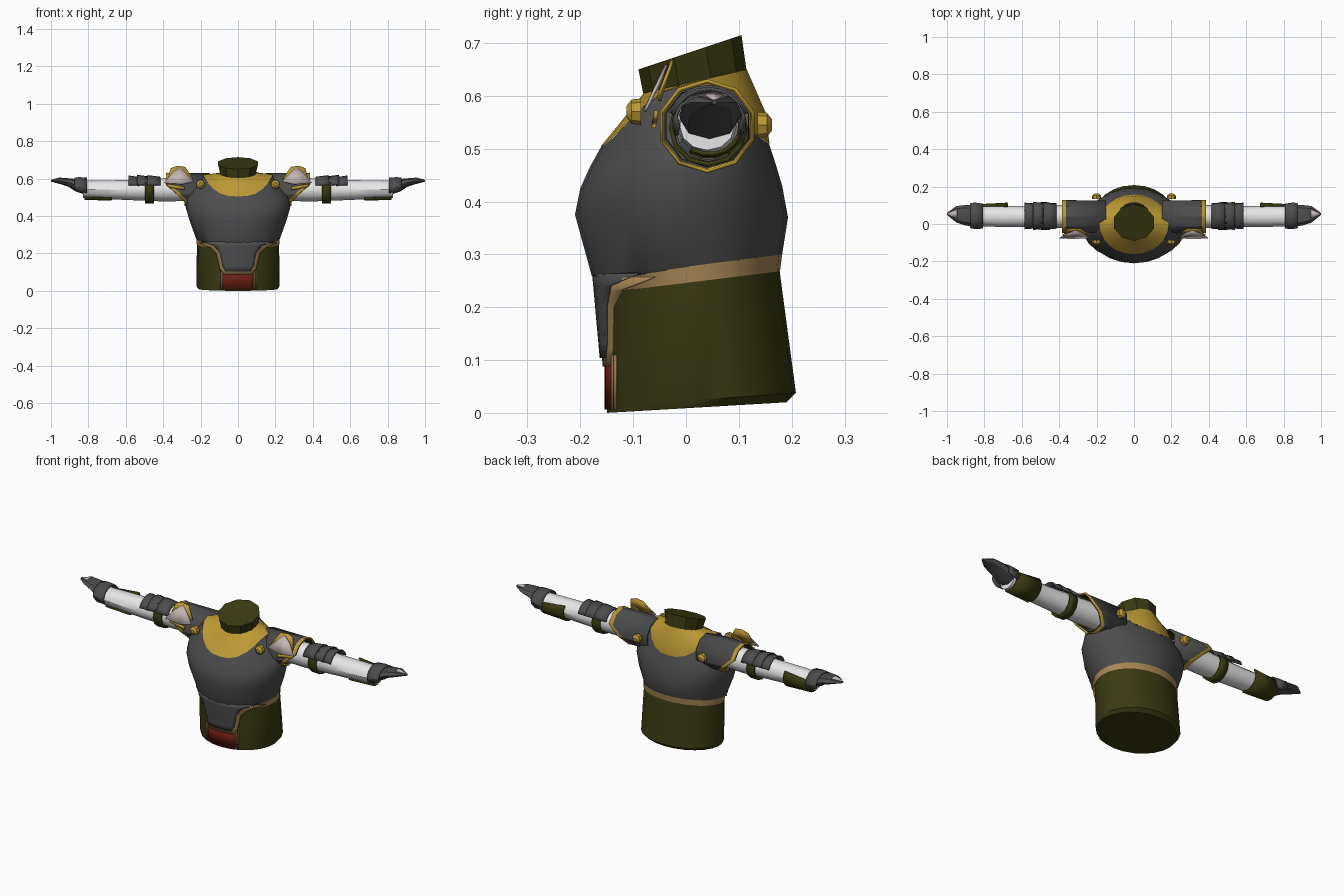
import bpy, bmesh, math
from mathutils import Vector

if "Cube" in bpy.data.objects:
    bpy.data.objects.remove(bpy.data.objects["Cube"])


def material(name, rgb):
    m = bpy.data.materials.new(name)
    m.diffuse_color = (*rgb, 1)
    m.use_nodes = True
    m.node_tree.nodes["Principled BSDF"].inputs["Base Color"].default_value = m.diffuse_color
    return m


GRAY = material("dark_steel", (0.075, 0.075, 0.078))
OLIVE = material("olive_cloth", (0.042, 0.042, 0.006))
GOLD = material("gold_trim", (0.50, 0.32, 0.035))
TAN = material("tan_trim", (0.38, 0.24, 0.09))
RED = material("red_cloth", (0.15, 0.014, 0.007))
WHITE = material("white_sleeve", (0.80, 0.80, 0.80))
PALE = material("pale_metal", (0.55, 0.47, 0.46))


def build(name, rows, mats, closed=True, caps=(), rule=None, mirror=False,
          thick=0, angle=32):
    """Skin a list of point rows; rule(row) picks the material slot."""
    bm = bmesh.new()
    vs = [[bm.verts.new(p) for p in row] for row in rows]
    n = len(rows[0])
    for r in range(len(rows) - 1):
        for i in range(n if closed else n - 1):
            j = (i + 1) % n
            f = bm.faces.new((vs[r][i], vs[r][j], vs[r + 1][j], vs[r + 1][i]))
            f.material_index = rule(r) if rule else 0
    for c in caps:
        f = bm.faces.new(vs[c])
        f.material_index = rule(c if c >= 0 else len(rows) - 2) if rule else 0
    bmesh.ops.recalc_face_normals(bm, faces=bm.faces)
    me = bpy.data.meshes.new(name)
    bm.to_mesh(me)
    bm.free()
    ob = bpy.data.objects.new(name, me)
    bpy.context.collection.objects.link(ob)
    for m in mats:
        me.materials.append(m)
    bpy.ops.object.select_all(action='DESELECT')
    ob.select_set(True)
    bpy.context.view_layer.objects.active = ob
    bpy.ops.object.shade_smooth_by_angle(angle=math.radians(angle))
    if thick:
        s = ob.modifiers.new("thickness", 'SOLIDIFY')
        s.thickness, s.offset = thick, 0
    if mirror:
        ob.modifiers.new("mirror", 'MIRROR')
    return ob


def body_ring(zf, zb, w, yf, yb, lift=0, n=24):
    """Tilted oval ring; lift raises its left and right sides."""
    row = []
    for i in range(n):
        t = 2 * math.pi * (i + 0.5) / n - math.pi / 2 - math.pi / n
        c, s = math.cos(t), math.sin(t)
        row.append((w * c, (yf + yb) / 2 + (yb - yf) / 2 * s,
                    zf + (zb - zf) * (s + 1) / 2 + lift * abs(c) ** 3))
    return row


def arm_ring(x, cy, cz, ry, rz, n=12, a0=0, a1=360):
    """Ring around the arm axis, or an arc of one (0 = back, 90 = up)."""
    full = a1 - a0 == 360
    k = n if full else n + 1
    ts = [math.radians(a0 + (a1 - a0) * i / n) for i in range(k)]
    return [(x, cy + ry * math.cos(t), cz + rz * math.sin(t)) for t in ts]


def skirt_plate(name, rows, off, mat, slope=0.0, thick=0.006):
    """Plate hugging the skirt front; rows are (z, x_left, x_right)."""
    pts = []
    for z, xa, xb in rows:
        row = []
        for i in range(11):
            x = xa + (xb - xa) * i / 10
            y = 0.02 - 0.169 * math.sqrt(max(0, 1 - (x / 0.222) ** 2))
            row.append((x, y - off - slope * max(0, z - 0.1), z))
        pts.append(row)
    return build(name, pts, [mat], closed=False, thick=thick)


# skirt and waist band
build("skirt", [body_ring(0.0, 0.02, 0.212, -0.15, 0.19),
                body_ring(0.012, 0.038, 0.222, -0.149, 0.208),
                body_ring(0.23, 0.27, 0.22, -0.145, 0.177)], [OLIVE], caps=(0,))
build("waist_band", [body_ring(0.228, 0.268, 0.221, -0.147, 0.178),
                     body_ring(0.256, 0.30, 0.223, -0.162, 0.182)], [TAN])

# breastplate and collar
build("breastplate", [body_ring(0.25, 0.294, 0.219, -0.158, 0.179),
                      body_ring(0.258, 0.30, 0.224, -0.178, 0.182),
                      body_ring(0.375, 0.37, 0.258, -0.21, 0.193),
                      body_ring(0.425, 0.43, 0.28, -0.20, 0.182, 0.02),
                      body_ring(0.465, 0.47, 0.27, -0.182, 0.17, 0.04),
                      body_ring(0.505, 0.51, 0.185, -0.16, 0.157, 0.112)], [GRAY])
build("collar", [body_ring(0.505, 0.51, 0.187, -0.161, 0.158, 0.112),
                 body_ring(0.545, 0.57, 0.16, -0.128, 0.15, 0.068),
                 body_ring(0.605, 0.65, 0.095, -0.08, 0.115)], [GOLD])
build("neck", [body_ring(0.60, 0.645, 0.096, -0.08, 0.115, n=10),
               body_ring(0.65, 0.715, 0.112, -0.09, 0.105, n=10)],
      [OLIVE], caps=(-1,))

# breastplate tongue with its border, and the red front panel
border = [(0.088, 0.075), (0.12, 0.098), (0.2, 0.116), (0.232, 0.15), (0.257, 0.208)]
tongue = [(0.104, 0.065), (0.13, 0.082), (0.2, 0.098), (0.24, 0.125), (0.264, 0.195)]
skirt_plate("tongue_border", [(z, -w, w) for z, w in border], 0.006, TAN, 0.08)
skirt_plate("tongue", [(z, -w, w) for z, w in tongue], 0.011, GRAY, 0.09)
skirt_plate("red_panel", [(0.006, -0.083, 0.083), (0.11, -0.083, 0.083)], 0.002, RED)
for side in (-1, 1):
    for k, x in enumerate((0.083, 0.095)):
        a, b = sorted((side * x, side * (x + 0.006)))
        skirt_plate("panel_stripe", [(0.006, a, b), (0.11, a, b)], 0.003, TAN)

# arms
build("arm", [arm_ring(x, 0.04, cz, ry, rz) for x, cz, ry, rz in (
    (0.22, 0.545, 0.062, 0.064), (0.4, 0.54, 0.061, 0.062),
    (0.6, 0.539, 0.055, 0.053), (0.7, 0.541, 0.056, 0.05),
    (0.83, 0.543, 0.052, 0.046))], [WHITE], caps=(0, -1), mirror=True)


# shoulder guards, reaching further out on top than underneath
def shoulder_ring(kind, grow=0.0):
    row = []
    for i in range(10):
        t = math.radians(36 * i + 18)
        s = math.sin(t)
        reach = 0.335 + 0.05 * max(-1, min(1, 2.5 * s + 0.6))
        x = {"in": 0.15, "mid": reach - 0.022, "out": reach}[kind]
        row.append((x, 0.04 + (0.088 + grow) * math.cos(t),
                    0.543 + (0.083 + grow) * s))
    return row


build("shoulder_guard", [shoulder_ring("in"), shoulder_ring("mid"),
                         shoulder_ring("out", 0.003)], [GRAY, GOLD],
      rule=lambda r: r, mirror=True, thick=0.006)
build("shoulder_lining", [shoulder_ring("in", -0.007), shoulder_ring("mid", -0.007),
                          shoulder_ring("out", -0.005)], [OLIVE], mirror=True)

# upright shoulder fins with gold edging behind
build("shoulder_fin", [[(0.235, -0.072, 0.585), (0.30, -0.078, 0.57), (0.395, -0.075, 0.577)],
                       [(0.275, -0.05, 0.625), (0.312, -0.036, 0.66), (0.352, -0.05, 0.63)]],
      [PALE], closed=False, mirror=True, thick=0.006)
build("fin_edging", [[(0.24, -0.052, 0.60), (0.31, -0.05, 0.59), (0.375, -0.052, 0.60)],
                     [(0.282, -0.028, 0.662), (0.325, -0.026, 0.668), (0.36, -0.03, 0.655)]],
      [GOLD], closed=False, mirror=True, thick=0.006)
build("fin_lower_trim", [[(0.285, -0.062, 0.54), (0.375, -0.058, 0.555)],
                         [(0.285, -0.058, 0.556), (0.382, -0.056, 0.572)]],
      [GOLD], closed=False, mirror=True, thick=0.008)

# round studs, front and back
for name, c, d in (("front_stud", (0.2, -0.085, 0.57), -1),
                   ("back_stud", (0.2, 0.135, 0.545), 1)):
    rows = []
    for dy, r in ((0, 0.025), (0.018, 0.023), (0.028, 0.010)):
        rows.append([(c[0] + r * math.cos(k * math.pi / 4), c[1] + d * dy,
                      c[2] + r * math.sin(k * math.pi / 4)) for k in range(8)])
    build(name, rows, [GOLD], caps=(0, -1), mirror=True)

# elbow: three overlapping plates held by a strap
for x0, x1, ra, rb in ((0.415, 0.485, 0.066, 0.075), (0.475, 0.54, 0.067, 0.077),
                       (0.525, 0.585, 0.064, 0.073)):
    build("elbow_plate", [arm_ring(x0, 0.043, 0.541, ra + 0.004, ra, 8, 20, 160),
                          arm_ring(x1, 0.043, 0.541, rb, rb, 8, 20, 160)],
          [GRAY], closed=False, mirror=True, thick=0.006)
build("elbow_strap", [arm_ring(0.45, 0.042, 0.54, 0.07, 0.068),
                      arm_ring(0.498, 0.042, 0.54, 0.071, 0.07)],
      [OLIVE], mirror=True, thick=0.008)

# forearm guard on the lower back side
build("forearm_guard", [arm_ring(0.675, 0.045, 0.543, 0.066, 0.058, 7, -125, 40),
                        arm_ring(0.82, 0.045, 0.543, 0.058, 0.053, 7, -125, 25)],
      [OLIVE], closed=False, mirror=True, thick=0.008)

# gauntlet: upper cuff and tapering hand plates
build("gauntlet_cuff", [arm_ring(0.808, 0.042, 0.548, 0.064, 0.055, 8, -25, 205),
                        arm_ring(0.85, 0.044, 0.55, 0.068, 0.055, 8, -25, 205),
                        arm_ring(0.875, 0.045, 0.56, 0.064, 0.042, 8, -25, 205)],
      [GRAY], closed=False, mirror=True, thick=0.006)
build("hand", [arm_ring(x, cy, cz, ry, rz, 8) for x, cy, cz, ry, rz in (
    (0.822, 0.044, 0.552, 0.054, 0.036), (0.865, 0.045, 0.564, 0.058, 0.034),
    (0.905, 0.047, 0.579, 0.054, 0.023), (0.95, 0.052, 0.587, 0.044, 0.016),
    (1.0, 0.054, 0.588, 0.005, 0.004))],
      [GRAY], caps=(0, -1), mirror=True)
build("fingertip", [[(0.945, 0.03, 0.603), (0.945, 0.054, 0.607), (0.945, 0.078, 0.603)],
                    [(0.997, 0.051, 0.593), (0.998, 0.054, 0.594), (0.997, 0.057, 0.593)]],
      [PALE], closed=False, mirror=True, thick=0.003)
